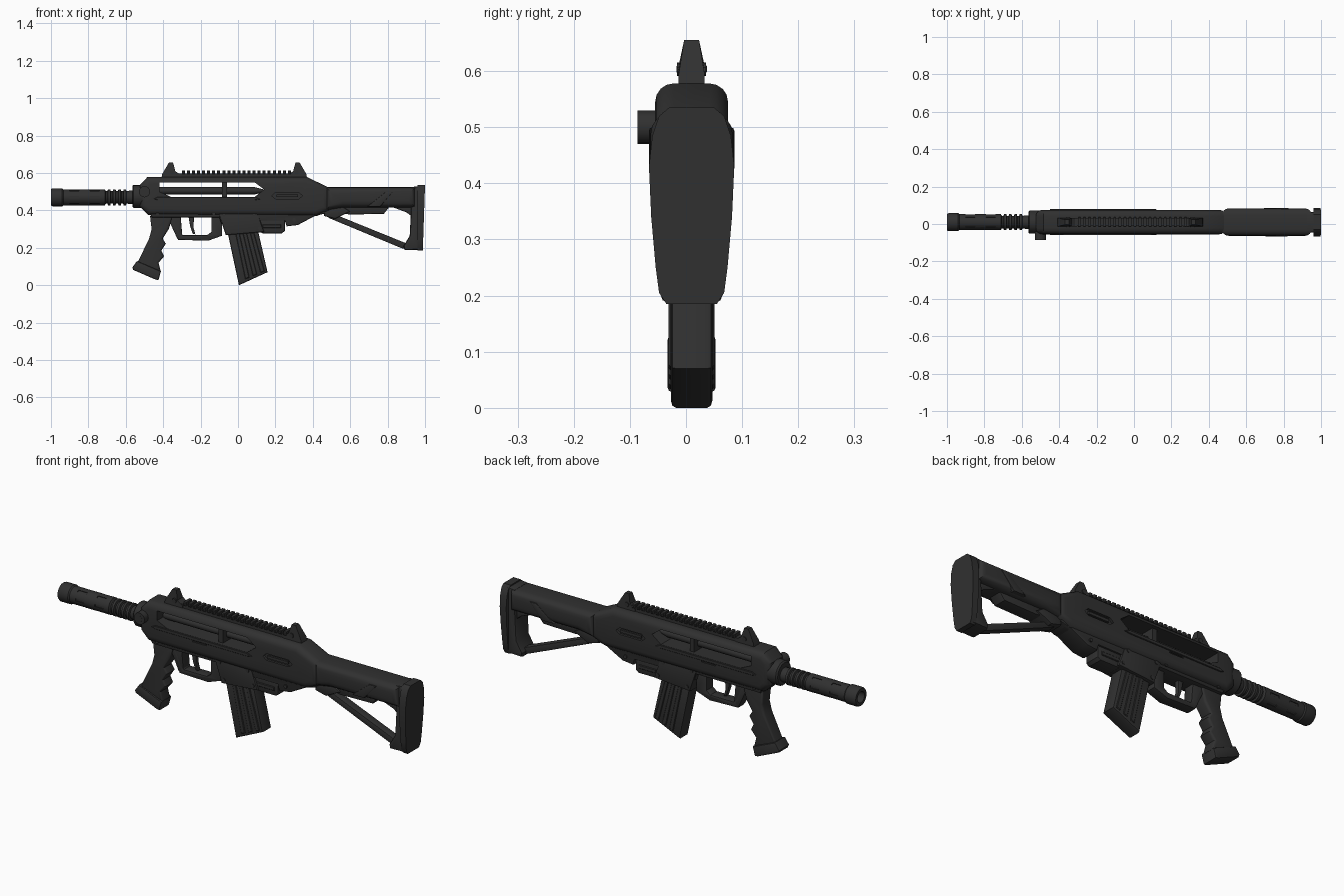
import bpy, bmesh, math
from mathutils import Matrix, Vector

if "Cube" in bpy.data.objects:
    bpy.data.objects.remove(bpy.data.objects["Cube"])

def material(name, v):
    m = bpy.data.materials.new(name)
    m.diffuse_color = (v, v, v, 1)
    m.use_nodes = True
    m.node_tree.nodes["Principled BSDF"].inputs["Base Color"].default_value = m.diffuse_color
    return m

BLACK = material("matte black", 0.03)
DARK = material("deep black", 0.022)
OFFSET = Vector((0, 0.01, 0))      # weapon centre plane

def finish(bm, name, mat=BLACK):
    bmesh.ops.recalc_face_normals(bm, faces=bm.faces)
    me = bpy.data.meshes.new(name)
    bm.to_mesh(me)
    bm.free()
    me.transform(Matrix.Translation(OFFSET))
    me.materials.append(mat)
    me.shade_smooth()
    me.set_sharp_from_angle(angle=math.radians(32))
    ob = bpy.data.objects.new(name, me)
    bpy.context.collection.objects.link(ob)
    return ob

def prism(name, pts, half, bevel=0.0, seg=2, y=0.0, mat=BLACK, taper=None):
    """Side profile (x, z) extruded across y, with rounded side rims."""
    bm = bmesh.new()
    a = [bm.verts.new((x, y - half, z)) for x, z in pts]
    b = [bm.verts.new((x, y + half, z)) for x, z in pts]
    n = len(pts)
    caps = [bm.faces.new(a), bm.faces.new(b[::-1])]
    for i in range(n):
        j = (i + 1) % n
        bm.faces.new((a[i], b[i], b[j], a[j]))
    if taper:
        for v in bm.verts:
            if v.co.z > taper[0]:
                v.co.y *= taper[1]
    bmesh.ops.recalc_face_normals(bm, faces=bm.faces)
    if bevel:
        edges = list({e for f in caps for e in f.edges})
        bmesh.ops.bevel(bm, geom=edges, offset=bevel, segments=seg, profile=0.5,
                        affect='EDGES', clamp_overlap=False)
    return finish(bm, name, mat)

def rect(x0, x1, z0, z1):
    return [(x0, z0), (x1, z0), (x1, z1), (x0, z1)]

def lathe(name, prof, zc, steps=20, mat=BLACK):
    """Profile (x, radius) turned around an axis along x."""
    bm = bmesh.new()
    vs = [bm.verts.new((x, 0, zc + r)) for x, r in prof]
    es = [bm.edges.new(p) for p in zip(vs, vs[1:])]
    bmesh.ops.spin(bm, geom=vs + es, cent=(0, 0, zc), axis=(1, 0, 0),
                   angle=2 * math.pi, steps=steps)
    bmesh.ops.remove_doubles(bm, verts=bm.verts, dist=1e-4)
    return finish(bm, name, mat)

def cross_pin(name, x, z, r, y0, y1, sides=14):
    bm = bmesh.new()
    bmesh.ops.create_cone(bm, cap_ends=True, segments=sides, radius1=r, radius2=r, depth=y1 - y0,
                          matrix=Matrix.Translation((x, (y0 + y1) / 2, z)) @ Matrix.Rotation(math.pi / 2, 4, 'X'))
    return finish(bm, name)

def cut(ob, cutters):
    for c in cutters:
        m = ob.modifiers.new("cut", 'BOOLEAN')
        m.operation, m.solver, m.object = 'DIFFERENCE', 'EXACT', c
    dg = bpy.context.evaluated_depsgraph_get()
    me = bpy.data.meshes.new_from_object(ob.evaluated_get(dg))
    ob.modifiers.clear()
    ob.data = me
    for c in cutters:
        bpy.data.objects.remove(c)
    me.set_sharp_from_angle(angle=math.radians(32))

# Barrel with muzzle ring, cooling rings and bore
prof = [(-.92, 0), (-.92, .026), (-1, .028), (-1, .044), (-.992, .048), (-.94, .048), (-.934, .043),
        (-.712, .043), (-.706, .033)]
for i in range(4):
    x = -.698 + i * .028
    prof += [(x, .033), (x + .003, .043), (x + .015, .043), (x + .018, .033)]
prof += [(-.58, .036), (-.5, .036), (-.5, 0)]
barrel = lathe("barrel", prof, .47)
slots = []
for i, (x0, x1) in enumerate([(-.90, -.85), (-.79, -.74)]):
    for k in range(6):
        c = prism("slot_cutter", rect(x0, x1, .038, .05), .006)
        c.data.transform(Matrix.Translation(OFFSET + Vector((0, 0, .47))) @
                         Matrix.Rotation(math.radians(60 * k + 30), 4, 'X') @ Matrix.Translation(-OFFSET))
        slots.append(c)
cut(barrel, slots)
lathe("barrel_collar", [(-.565, 0), (-.565, .055), (-.558, .062), (-.5, .062), (-.5, 0)], .475, 16)

# Upper body with see-through slot and side recesses
body = prism("upper_body", [(-.525, .42), (-.525, .535), (-.485, .578), (.37, .578), (.49, .52), (.49, .40),
                            (.42, .37), (-.48, .375)], .065, .033, 4)
cutters = [prism("window_cutter", [(-.42, .549), (.09, .549), (.14, .512), (.09, .473), (-.36, .473),
                                   (-.42, .50)], .12)]
for s in (-1, 1):
    cutters.append(prism("recess_cutter", [(.18, .478), (.20, .496), (.325, .496), (.345, .478),
                                           (.325, .462), (.20, .462)], .015, y=s * .068))
    cutters.append(prism("groove_cutter", rect(-.22, -.14, .445, .452), .008, y=s * .066))
cut(body, cutters)
lathe("bolt", [(-.44, 0), (-.44, .019), (.09, .019), (.15, .004), (.15, 0)], .505, 14)
prism("bolt_block", rect(-.085, -.06, .465, .555), .045)
for s in (-1, 1):
    prism("side_strip", [(-.45, .462), (-.43, .472), (.09, .472), (.12, .46), (.09, .455), (-.43, .455)],
          .006, .002, 1, y=s * .064)
    prism("recess_insert", rect(.205, .32, .472, .486), .005, y=s * .058)

# Charging knob on the front side
cross_pin("knob", -.50, .50, .03, -.096, -.05, 16)
cross_pin("knob_core", -.50, .50, .016, -.0965, -.05, 10)

# Lower receiver and bottom block
prism("lower_receiver", [(-.49, .41), (-.46, .363), (-.10, .363), (-.09, .33), (.10, .33), (.12, .345),
                         (.25, .345), (.26, .315), (.32, .322), (.41, .37), (.47, .385), (.47, .43)],
      .05, .008)
prism("bottom_block", [(.10, .36), (.11, .29), (.13, .278), (.235, .278), (.25, .29), (.25, .36)], .042, .008)
prism("block_rib", rect(.13, .23, .305, .325), .046, .003, 1)
prism("magazine_well", [(-.11, .40), (.10, .40), (.14, .285), (-.065, .268)], .054, .008)
for x, z in [(-.075, .375), (.085, .375), (-.05, .29), (.115, .305), (-.43, .385), (-.13, .385), (.30, .35)]:
    cross_pin("receiver_pin", x, z, .009, -.057, .057, 10)

# Magazine with ribs, slanting down
prism("magazine", [(-.057, .29), (.105, .30), (.158, .07), (.005, -.0)], .037, .009)
for t in (.22, .5, .78):
    xa, xb = -.045 + .14 * t, .007 + .145 * t
    zb = .02 + .06 * t
    prism("magazine_rib", [(xa, .28), (xa + .022, .28), (xb + .022, zb + .008), (xb, zb)], .041, .003, 1)

# Trigger guard and trigger
prism("trigger_guard", [(-.37, .37), (-.345, .37), (-.308, .285), (-.295, .268), (-.165, .268), (-.142, .285),
                        (-.142, .37), (-.085, .37), (-.085, .265), (-.16, .238), (-.32, .243)], .028, .005)
prism("trigger_guard_front", [(-.38, .37), (-.305, .37), (-.305, .35), (-.298, .27), (-.325, .25)], .028, .004)
prism("trigger", [(-.265, .37), (-.235, .37), (-.238, .31), (-.228, .272), (-.242, .276), (-.256, .315)],
      .012, .003)

# Pistol grip with finger grooves
prism("grip", [(-.47, .37), (-.35, .37), (-.37, .30), (-.403, .25), (-.386, .222), (-.41, .185), (-.395, .155),
               (-.425, .12), (-.412, .07), (-.54, .115), (-.475, .25), (-.462, .30)], .036, .012, 3)
prism("grip_base", [(-.565, .095), (-.54, .13), (-.412, .075), (-.425, .028), (-.44, .03), (-.56, .082)],
      .043, .008)

# Top rail
prism("rail_base", rect(-.36, .34, .565, .597), .02)
for i in range(22):
    x = -.30 + i * .027
    prism("rail_tooth", rect(x, x + .016, .594, .613), .027, .004, 1)

# Sights, mirrored front and rear
for name, cx, s in (("front_sight", -.365, 1), ("rear_sight", .325, -1)):
    prism(name, [(cx - s * .045, .57), (cx - s * .04, .595), (cx - s * .005, .655), (cx + s * .018, .655),
                 (cx + s * .03, .61), (cx + s * .06, .59), (cx + s * .06, .57)], .023, taper=(.63, .58))
    cross_pin(name + "_pin", cx + s * .012, .603, .012, -.026, .026, 10)

# Stock
prism("stock_tube", [(.47, .524), (.95, .524), (.95, .415), (.56, .415), (.47, .40)], .073, .035, 4)
prism("stock_underside", [(.50, .42), (.52, .388), (.60, .378), (.78, .382), (.81, .42)], .035, .006)
prism("stock_hinge", [(.46, .41), (.56, .42), (.60, .395), (.52, .355), (.46, .37)], .045, .008)
prism("stock_brace", [(.69, .42), (.79, .50), (.83, .50), (.76, .42)], .076, .006)
prism("stock_gusset", [(.82, .42), (.94, .42), (.94, .36), (.90, .39)], .04, .006)
prism("stock_strut", [(.485, .382), (.51, .382), (.905, .222), (.90, .195), (.875, .198), (.485, .36)], .022, .004)
prism("butt_frame", [(.925, .525), (.975, .53), (.975, .19), (.89, .188), (.885, .21), (.918, .265), (.925, .40)],
      .055, .012)

# Butt pad: outline (half width, z) pushed along x
half = [(.04, .535), (.058, .52), (.07, .485), (.076, .43), (.072, .34), (.064, .25), (.058, .205), (.045, .185)]
bm = bmesh.new()
ring = [bm.verts.new((.96, y, z)) for y, z in half] + [bm.verts.new((.96, -y, z)) for y, z in half[::-1]]
face = bm.faces.new(ring)
ext = bmesh.ops.extrude_face_region(bm, geom=[face])["geom"]
for v in [g for g in ext if isinstance(g, bmesh.types.BMVert)]:
    v.co.x = 1.0 - .012 * (.535 - v.co.z) / .35
finish(bm, "butt_pad")
